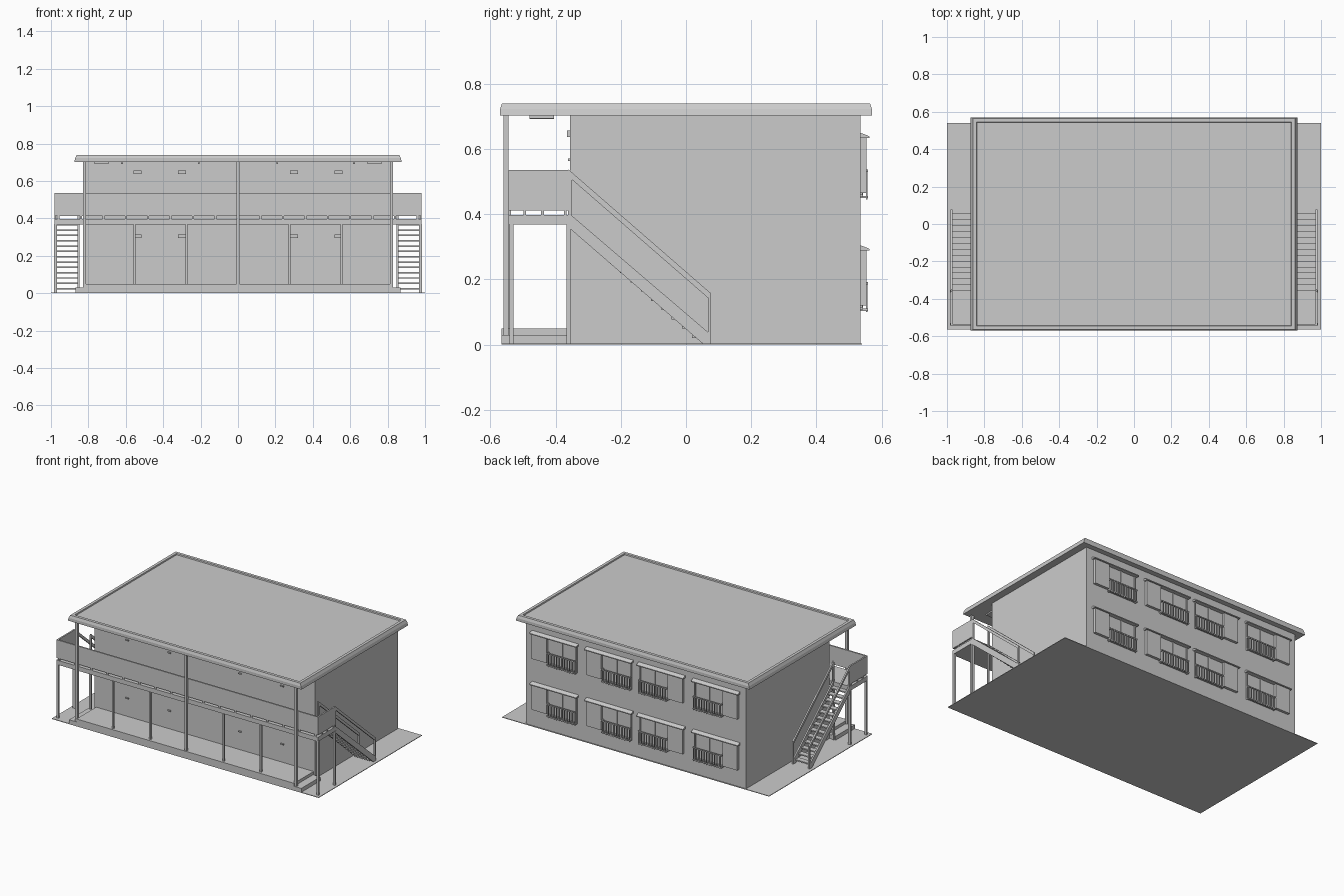
import bpy, bmesh
from mathutils import Vector

if "Cube" in bpy.data.objects:
    bpy.data.objects.remove(bpy.data.objects["Cube"])


def mesh_object(name, bm):
    bmesh.ops.recalc_face_normals(bm, faces=bm.faces)
    me = bpy.data.meshes.new(name)
    bm.to_mesh(me)
    bm.free()
    ob = bpy.data.objects.new(name, me)
    bpy.context.collection.objects.link(ob)
    return ob


def add_box(bm, x0, x1, y0, y1, z0, z1):
    vs = bmesh.ops.create_cube(bm, size=1)["verts"]
    for v in vs:
        v.co = Vector(((x0 + x1) / 2 + v.co.x * (x1 - x0),
                       (y0 + y1) / 2 + v.co.y * (y1 - y0),
                       (z0 + z1) / 2 + v.co.z * (z1 - z0)))


def boxes(name, items):
    bm = bmesh.new()
    for b in items:
        add_box(bm, *b)
    return mesh_object(name, bm)


def prism(name, profile, spans):
    """Extrude a (y, z) profile along x for each (x0, x1) span."""
    bm = bmesh.new()
    for x0, x1 in spans:
        f = bm.faces.new([bm.verts.new((x0, y, z)) for y, z in profile])
        r = bmesh.ops.extrude_face_region(bm, geom=[f])
        # keep the start cap, move the copied end cap
        for g in r["geom"]:
            if isinstance(g, bmesh.types.BMVert):
                g.co.x = x1
        if not f.is_valid:
            continue
    return mesh_object(name, bm)


def both(x0, x1, *rest):
    """The same box on the right and the left side."""
    return [(x0, x1, *rest), (-x1, -x0, *rest)]


# Ground slab, main block, porch plinth and side steps
boxes("ground_slab", [(-1, 1, -0.565, 0.54, 0, 0.004)])
boxes("main_block", [(-0.825, 0.825, -0.355, 0.535, 0, 0.71)])
boxes("porch_plinth", [(-0.815, 0.815, -0.565, -0.35, 0, 0.05)])
boxes("porch_step", both(0.81, 0.87, -0.565, -0.36, 0, 0.03))

# Roof: bevelled slab with a shallow recess inside the rim
bm = bmesh.new()
add_box(bm, -0.875, 0.875, -0.57, 0.57, 0.702, 0.74)
bm.faces.ensure_lookup_table()
top = max(bm.faces, key=lambda f: f.calc_center_median().z)
for v in top.verts:
    v.co.z = 0.722
    v.co.x *= 0.995
ext = bmesh.ops.extrude_face_region(bm, geom=[top])
for v in [g for g in ext["geom"] if isinstance(g, bmesh.types.BMVert)]:
    v.co = Vector((v.co.x * 0.99, v.co.y * 0.99, 0.74))
if top.is_valid:
    bm.faces.remove(top)
rim = max(bm.faces, key=lambda f: f.calc_center_median().z)
bmesh.ops.inset_region(bm, faces=[rim], thickness=0.028)
bmesh.ops.inset_region(bm, faces=[rim], thickness=0.003, depth=-0.008)
mesh_object("roof", bm)

# Ceiling hatches and lamps below the roof overhang
boxes("ceiling_hatch", both(0.69, 0.77, -0.48, -0.405, 0.694, 0.704))
boxes("ceiling_lamp", both(0.615, 0.625, -0.48, -0.405, 0.692, 0.704)
      + both(0.205, 0.215, -0.48, -0.405, 0.692, 0.704))

# Balcony deck, parapet panels and their little feet
boxes("balcony_deck", [(-0.98, 0.98, -0.545, -0.355, 0.368, 0.398)])
boxes("balcony_front_panel", [(-0.98, 0.98, -0.545, -0.535, 0.412, 0.535)])
boxes("balcony_end_panel", both(0.97, 0.98, -0.54, -0.36, 0.412, 0.535))
feet = [(-0.96 + i * 0.12 - 0.005, -0.96 + i * 0.12 + 0.005, -0.544, -0.536, 0.395, 0.415)
        for i in range(17)]
for y in (-0.495, -0.44, -0.37):
    feet += both(0.971, 0.979, y - 0.004, y + 0.004, 0.395, 0.415)
boxes("panel_feet", feet)

# Posts: tall roof posts, lower balcony posts, stair landing posts
boxes("roof_posts", [(-0.008, 0.008, -0.56, -0.544, 0, 0.705)]
      + both(0.812, 0.83, -0.56, -0.544, 0, 0.705))
low = []
for x in (0.275, 0.553):
    low += both(x - 0.006, x + 0.006, -0.55, -0.538, 0.05, 0.37)
boxes("balcony_posts", low)
landing = []
for y in (-0.535, -0.36):
    landing += both(0.967, 0.983, y - 0.006, y + 0.006, 0, 0.37)
landing += both(0.847, 0.859, -0.366, -0.354, 0, 0.37)
boxes("landing_posts", landing)

# Outside stairs: stringers, handrails, end posts and treads
sides = [(0.848, 0.858), (0.97, 0.98), (-0.858, -0.848), (-0.98, -0.97)]
prism("stair_stringers", [(-0.355, 0.400), (0.077, 0.03), (0.077, 0.0),
                          (0.055, 0.0), (-0.355, 0.355)], sides)
prism("stair_handrails", [(-0.36, 0.537), (0.077, 0.157), (0.077, 0.135),
                          (-0.36, 0.515)], sides)
ends = []
for x in (0.848, 0.97):
    ends += both(x, x + 0.01, 0.067, 0.077, 0, 0.15)
    ends += both(x, x + 0.01, -0.362, -0.35, 0.37, 0.53)
boxes("stair_rail_posts", ends)
treads = []
n = 13
for i in range(n):
    z = 0.398 * (i + 1) / (n + 1)
    y = 0.055 - 0.41 * i / n
    treads += both(0.855, 0.972, y - 0.036, y, z - 0.008, z)
boxes("stair_treads", treads)

# Front wall fittings: vent covers and door handles on both floors
vents, handles = [], []
for z in (0.295, 0.637):
    vents += both(0.515, 0.56, -0.365, -0.35, z, z + 0.02)
    vents += both(0.277, 0.322, -0.365, -0.35, z, z + 0.02)
for z in (0.17, 0.563):
    handles += both(0.57, 0.592, -0.362, -0.35, z, z + 0.008)
    handles += both(0.255, 0.275, -0.362, -0.35, z, z + 0.008)
boxes("vent_covers", vents)
boxes("door_handles", handles)

# Back windows: frame, shutter case, sloped hood and small balustrade
frames, cases, rails, hoods = [], [], [], []
for base in (0.10, 0.445):
    for a in (0.02, 0.43):
        b = a + 0.35
        split = a + 0.23
        frames += both(a + 0.01, a + 0.018, 0.53, 0.542, base + 0.01, base + 0.19)
        frames += both(a + 0.118, a + 0.126, 0.53, 0.541, base + 0.01, base + 0.19)
        frames += both(a + 0.01, split, 0.53, 0.542, base + 0.008, base + 0.016)
        cases += both(split, b - 0.01, 0.53, 0.553, base + 0.02, base + 0.19)
        for z in (base + 0.004, base + 0.085):
            rails += both(a + 0.01, split - 0.005, 0.551, 0.558, z, z + 0.007)
        for i in range(11):
            x = a + 0.012 + i * 0.0197
            rails += both(x, x + 0.005, 0.552, 0.557, base, base + 0.09)
        for x in (a + 0.01, split - 0.012):
            rails += both(x, x + 0.006, 0.53, 0.557, base + 0.085, base + 0.092)
            rails += both(x, x + 0.006, 0.53, 0.557, base + 0.004, base + 0.011)
        hoods += [(a, b), (-b, -a)]
    prism("window_hoods_" + ("lower" if base < 0.3 else "upper"),
          [(0.53, base + 0.205), (0.54, base + 0.203), (0.562, base + 0.194),
           (0.562, base + 0.188), (0.53, base + 0.188)], hoods)
    hoods = []
boxes("window_frames", frames)
boxes("shutter_cases", cases)
boxes("window_balustrades", rails)
